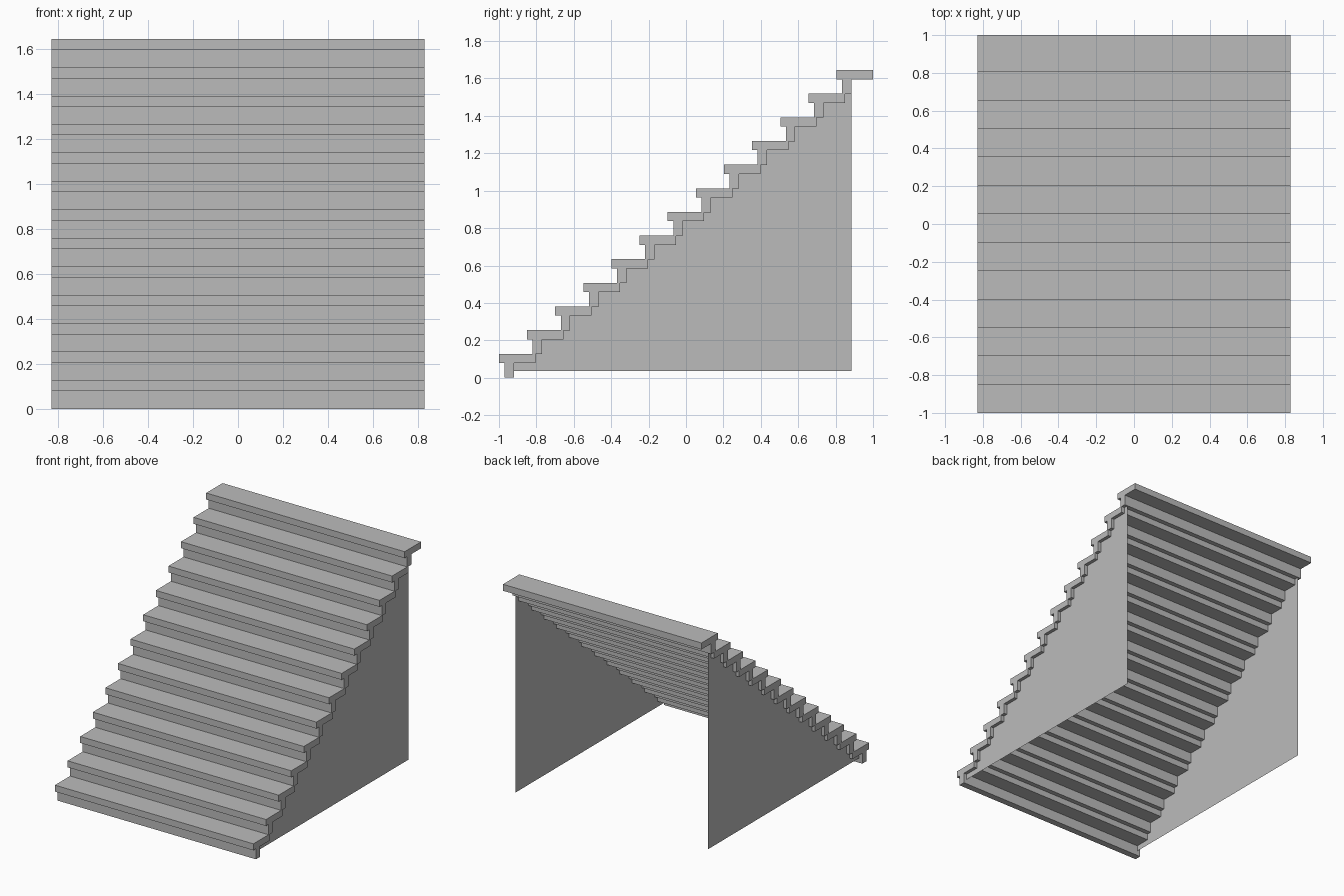
import bpy
import bmesh

cube = bpy.data.objects.get("Cube")
if cube:
    bpy.data.objects.remove(cube, do_unlink=True)

STEPS = 13
HALF_WIDTH = 0.829
RUN, RISE = 0.1504, 0.1264
DEPTH, TREAD, RISER = 0.195, 0.049, 0.079
PANEL_X = 0.803
PANEL_BASE, PANEL_BACK = 0.036, 0.885

grey = bpy.data.materials.new("stone_grey")
grey.use_nodes = True
colour = (0.5, 0.5, 0.5, 1)
grey.diffuse_color = colour
grey.node_tree.nodes["Principled BSDF"].inputs["Base Color"].default_value = colour


def add_object(name, bm):
    mesh = bpy.data.meshes.new(name)
    bm.to_mesh(mesh)
    bm.free()
    mesh.materials.append(grey)
    obj = bpy.data.objects.new(name, mesh)
    bpy.context.collection.objects.link(obj)


def add_board(name, y0, y1, z0, z1):
    """A full-width box between two depths and two heights."""
    bm = bmesh.new()
    bmesh.ops.create_cube(bm, size=1)
    bmesh.ops.scale(bm, vec=(2 * HALF_WIDTH, y1 - y0, z1 - z0), verts=bm.verts)
    bmesh.ops.translate(bm, vec=(0, (y0 + y1) / 2, (z0 + z1) / 2), verts=bm.verts)
    add_object(name, bm)


# Treads and risers, collecting the stepped underside as they climb
outline = [(PANEL_BACK, PANEL_BASE)]
for i in range(STEPS):
    front, base = -1 + i * RUN, i * RISE
    riser_front = front + 0.03
    riser_back = riser_front + 0.05
    tread_back = front + DEPTH
    under = base + RISER
    add_board(f"riser_{i + 1}", riser_front, riser_back, base, under)
    add_board(f"tread_{i + 1}", front, tread_back, under, under + TREAD)
    outline.append((riser_back, max(base, PANEL_BASE)))
    if i < STEPS - 1:
        outline += [(riser_back, under), (tread_back, under),
                    (tread_back, base + RISE)]

# Thin side panels set slightly in from the step ends
for name, x in (("left_panel", PANEL_X), ("right_panel", -PANEL_X)):
    bm = bmesh.new()
    corners = [bm.verts.new((x, y, z)) for y, z in outline]
    face = bm.faces.new(corners)
    face.normal_update()
    if face.normal.x * x < 0:
        face.normal_flip()
    add_object(name, bm)
